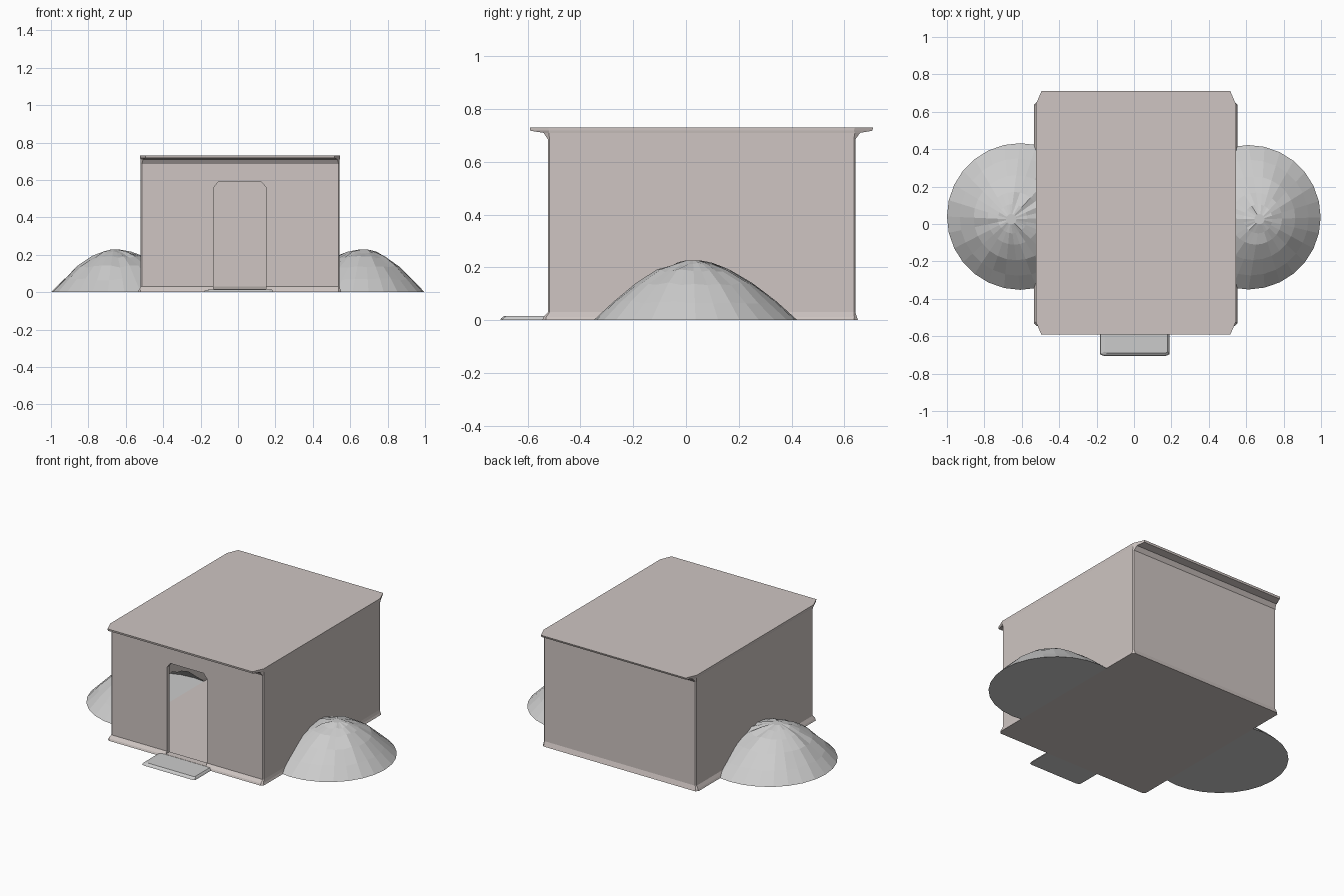
import bpy, bmesh, math, random
from mathutils import Vector

if "Cube" in bpy.data.objects:
    bpy.data.objects.remove(bpy.data.objects["Cube"])

random.seed(4)


def material(name, col):
    m = bpy.data.materials.new(name)
    m.diffuse_color = (*col, 1)
    m.use_nodes = True
    m.node_tree.nodes["Principled BSDF"].inputs["Base Color"].default_value = m.diffuse_color
    return m


WALL = material("plaster", (0.62, 0.56, 0.54))
STONE = material("sand", (0.66, 0.66, 0.65))


def loft(name, rings, mat):
    """Closed solid through equal-length rings of points."""
    bm = bmesh.new()
    vr = [[bm.verts.new(p) for p in r] for r in rings]
    n = len(vr[0])
    for a, b in zip(vr, vr[1:]):
        for i in range(n):
            j = (i + 1) % n
            bm.faces.new((a[i], a[j], b[j], b[i]))
    bm.faces.new(vr[0][::-1])
    bm.faces.new(vr[-1])
    bmesh.ops.recalc_face_normals(bm, faces=bm.faces)
    me = bpy.data.meshes.new(name)
    bm.to_mesh(me)
    bm.free()
    me.materials.append(mat)
    ob = bpy.data.objects.new(name, me)
    bpy.context.collection.objects.link(ob)
    return ob


def rect(x0, x1, y0, y1, z, cx, cy):
    """Rectangle with chamfered corners at height z."""
    return [(x0 + cx, y0, z), (x1 - cx, y0, z), (x1, y0 + cy, z), (x1, y1 - cy, z),
            (x1 - cx, y1, z), (x0 + cx, y1, z), (x0, y1 - cy, z), (x0, y0 + cy, z)]


def boolean(target, tool, op):
    m = target.modifiers.new("cut", 'BOOLEAN')
    m.operation, m.solver, m.object = op, 'EXACT', tool
    m.material_mode = 'TRANSFER'
    bpy.context.view_layer.objects.active = target
    bpy.ops.object.modifier_apply(modifier=m.name)
    bpy.data.objects.remove(tool)


# House: flared foot, straight walls, roof slab jutting to front and back
house = loft("house", [
    rect(-0.535, 0.553, -0.545, 0.652, 0.0, 0.015, 0.015),
    rect(-0.53, 0.548, -0.54, 0.648, 0.012, 0.01, 0.01),
    rect(-0.52, 0.544, -0.523, 0.642, 0.03, 0.006, 0.006),
    rect(-0.52, 0.544, -0.523, 0.642, 0.685, 0.006, 0.006),
    rect(-0.52, 0.544, -0.54, 0.66, 0.71, 0.012, 0.02),
    rect(-0.525, 0.545, -0.59, 0.706, 0.718, 0.03, 0.07),
    rect(-0.525, 0.545, -0.592, 0.71, 0.73, 0.03, 0.07)], WALL)


# Side mounds: faceted bell-shaped heaps whose tip leans outwards
def mound(side, base, peak, radius):
    n = 28
    rings = []
    for s, z in ((1, 0), (0.8, 0.068), (0.58, 0.137), (0.36, 0.187), (0.2, 0.213), (0.07, 0.227)):
        c = base.lerp(peak, 1 - s)
        ring = []
        for i in range(n):
            a = math.tau * i / n
            j = random.uniform(-0.006, 0.006) if 0 < z < 0.22 else 0
            ring.append((side * (c.x + s * radius * math.cos(a)),
                         c.y + s * radius * math.sin(a), z + j))
        rings.append(ring)
    return loft("mound", rings, STONE)


boolean(house, mound(1, Vector((0.612, 0.036)), Vector((0.675, 0.025)), 0.386), 'UNION')
boolean(house, mound(-1, Vector((0.608, 0.04)), Vector((0.66, 0.025)), 0.392), 'UNION')

# Door step
step = loft("step", [
    rect(-0.182, 0.19, -0.705, -0.5, 0.0, 0.02, 0.008),
    rect(-0.178, 0.186, -0.70, -0.5, 0.008, 0.02, 0.008),
    rect(-0.155, 0.18, -0.69, -0.5, 0.015, 0.01, 0.008)], STONE)
boolean(house, step, 'UNION')

# Doorway: shallow recess with clipped upper corners, opened at the back
BACK = -0.495
outline = [(-0.13, 0.016), (0.15, 0.016), (0.15, 0.56), (0.125, 0.59), (-0.105, 0.59), (-0.13, 0.56)]
cutter = loft("door_cutter", [[(x, y, z) for x, z in outline] for y in (-0.8, BACK)], WALL)
boolean(house, cutter, 'DIFFERENCE')
bm = bmesh.new()
bm.from_mesh(house.data)
door = [f for f in bm.faces if all(abs(v.co.y - BACK) < 1e-3 for v in f.verts)
        and f.calc_center_median().z > 0.016]
bmesh.ops.delete(bm, geom=door, context='FACES')
bm.to_mesh(house.data)
bm.free()
house.name = "house_with_mounds"
